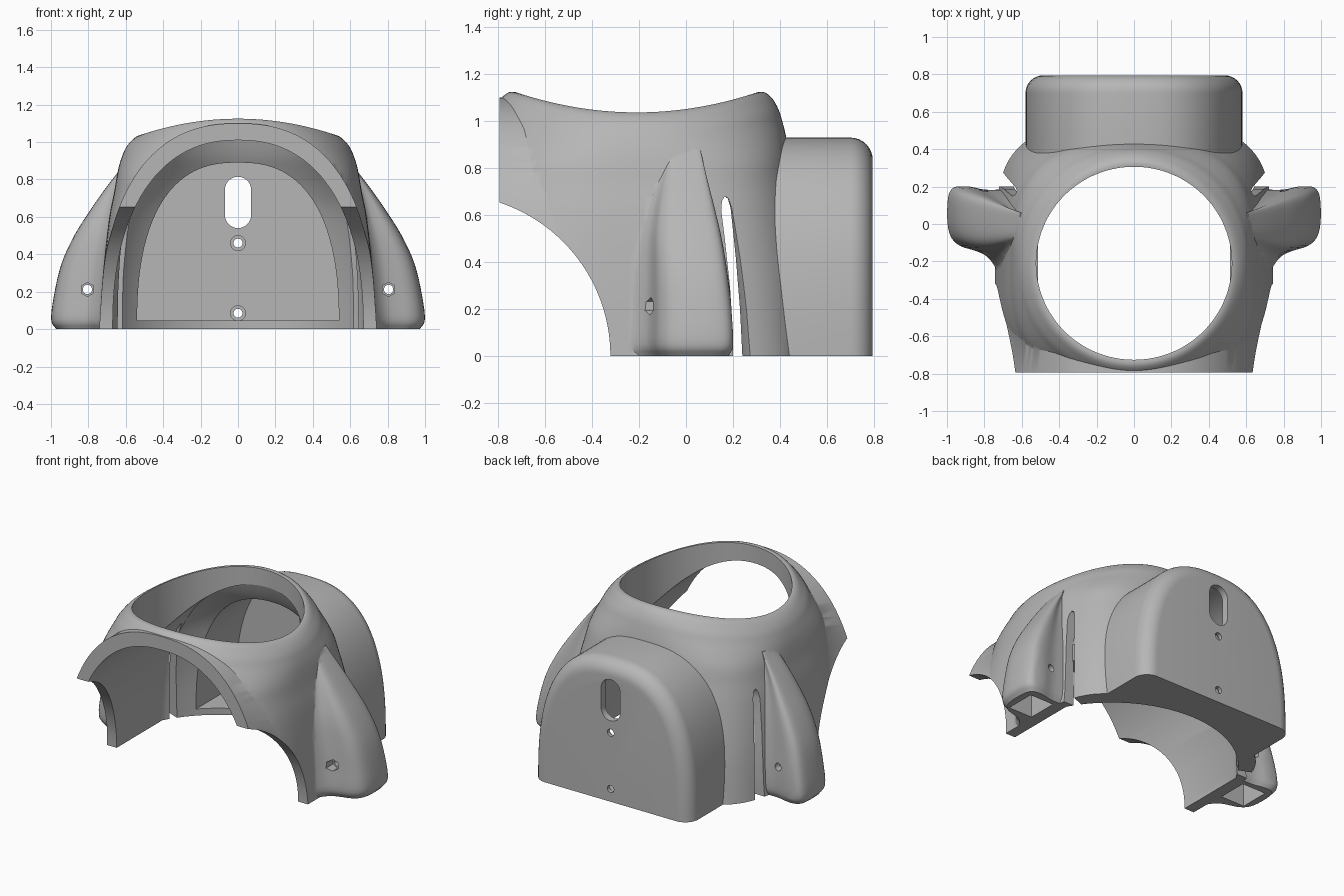
import bpy, bmesh, math
from mathutils import Vector

old = bpy.data.objects.get("Cube")
if old:
    bpy.data.objects.remove(old, do_unlink=True)

grey = bpy.data.materials.new("plain_grey")
grey.use_nodes = True
COLOUR = (0.47, 0.47, 0.47, 1)
grey.diffuse_color = COLOUR
grey.node_tree.nodes["Principled BSDF"].inputs["Base Color"].default_value = COLOUR

CENTRE_Y = -0.21


def loft(name, rings):
    """Closed solid skinned through rings of equal point count."""
    bm = bmesh.new()
    loops = [[bm.verts.new(p) for p in ring] for ring in rings]
    n = len(loops[0])
    for a, b in zip(loops, loops[1:]):
        for i in range(n):
            j = (i + 1) % n
            bm.faces.new((a[i], a[j], b[j], b[i]))
    bm.faces.new(loops[0])
    bm.faces.new(loops[-1])
    bmesh.ops.recalc_face_normals(bm, faces=bm.faces)
    mesh = bpy.data.meshes.new(name)
    bm.to_mesh(mesh)
    bm.free()
    mesh.materials.append(grey)
    obj = bpy.data.objects.new(name, mesh)
    bpy.context.collection.objects.link(obj)
    return obj


def smooth_rows(rows, steps):
    """Resample rows of numbers with a Catmull-Rom curve."""
    rows = [Vector(r) for r in rows]
    last = len(rows) - 1
    out = []
    for i in range(last):
        p, q = rows[i], rows[i + 1]
        m0 = (q - rows[max(i - 1, 0)]) / (2 if i else 1)
        m1 = (rows[min(i + 2, last)] - p) / (2 if i + 1 < last else 1)
        for k in range(steps):
            t = k / steps
            out.append(p * (2*t**3 - 3*t*t + 1) + m0 * (t**3 - 2*t*t + t)
                       + q * (3*t*t - 2*t**3) + m1 * (t**3 - t*t))
    return out + [rows[-1]]


def superellipse(a, b, n, count, turn=2 * math.pi, closed=True):
    pts = []
    for i in range(count):
        t = turn * i / (count if closed else count - 1)
        c, s = math.cos(t), math.sin(t)
        r = (abs(c)**n + abs(s)**n) ** (-1 / n)
        pts.append((a * r * c, b * r * s))
    return pts


def arch(half_width, height, n, y):
    pts = superellipse(half_width, height, n, 65, math.pi, False)
    return [(x, y, max(z, 0)) for x, z in pts]


def tunnel(name, half_width, height, n, y0, y1, floor):
    """Arch prism along y whose straight foot sits at the floor height."""
    rings = []
    for y in (y0, y1):
        ring = [p for p in arch(half_width, height, n, y) if p[2] > max(floor, 0.01)]
        rings.append([(half_width, y, floor)] + ring + [(-half_width, y, floor)])
    return loft(name, rings)


def rod(name, radius, sides, x, z, y0, y1):
    ring = superellipse(radius, radius, 2, sides)
    return loft(name, [[(x + v, y, z + u) for u, v in ring] for y in (y0, y1)])


def block(name, x0, x1, y0, y1, z0, z1):
    return loft(name, [[(x0, y0, z), (x1, y0, z), (x1, y1, z), (x0, y1, z)]
                       for z in (z0, z1)])


def combine(target, other, operation):
    mod = target.modifiers.new("combine", 'BOOLEAN')
    mod.operation = operation
    mod.solver = 'EXACT'
    mod.object = other
    bpy.context.view_layer.objects.active = target
    bpy.ops.object.modifier_apply(modifier=mod.name)
    bpy.data.objects.remove(other, do_unlink=True)


# Flared body: height, radius, squareness, with a saddle-shaped rolled rim
body_rows = smooth_rows([
    (0, .742, 3.8), (.3, .722, 3.5), (.6, .69, 3.05), (.75, .664, 2.9), (.85, .65, 2.75),
    (.93, .637, 2.45), (1.0, .62, 2.2), (1.05, .604, 2.1), (1.09, .582, 2),
    (1.115, .558, 2), (1.125, .534, 2), (1.121, .5, 2)], 3)
body_rows.append(Vector((1.121, .05, 2)))
rings = []
for z, a, n in body_rows:
    drop = 0.32 * (z / 1.125) ** 4
    rings.append([(x, y + CENTRE_Y, z - drop * x * x)
                  for x, y in superellipse(a, a, n, 128)])
shell = loft("shell_body", rings)

# Arched hood running to the front
combine(shell, tunnel("hood", .73, 1.1, 2.4, -.9, -.15, 0), 'UNION')

# Rear housing: arch with a rounded back edge
rings = [arch(.58, .93, 2.6, .15), arch(.58, .93, 2.6, .45)]
R = 0.095
for k in range(9):
    t = math.pi / 2 * k / 8
    inset = R * (1 - math.cos(t))
    rings.append(arch(.58 - inset, .93 - inset, 2.6, .795 - R + R * math.sin(t)))
combine(shell, loft("rear_housing", rings), 'UNION')

# Side pods: outline (outward fraction, front-to-back fraction) with a front fillet
outline = smooth_rows([
    (0, .95), (.3, .95), (.6, 1), (.82, 1), (.95, .93), (1, .75), (1, .42),
    (.93, .2), (.76, .07), (.5, 0), (.28, -.08), (.11, -.25), (0, -.5)], 3)
# height, body half width, outward reach, front y, back y
pod_rows = smooth_rows([
    (0, .735, .235, -.12, .18), (.05, .735, .262, -.14, .2), (.18, .724, .258, -.14, .195),
    (.35, .71, .232, -.14, .175), (.5, .692, .182, -.14, .15), (.63, .675, .118, -.125, .12),
    (.75, .655, .055, -.1, .09), (.88, .61, 0, -.07, .06)], 4)
for side in (-1, 1):
    rings = []
    for z, w, reach, front, back in pod_rows:
        ring = [(w - .02 + u * (reach + .02), front + v * (back - front)) for u, v in outline]
        ring = [(w - .06, ring[0][1])] + ring + [(w - .06, ring[-1][1])]
        rings.append([(side * x, y, z) for x, y in ring])
    combine(shell, loft("side_pod", rings), 'UNION')

# Hollow passage, limited by a flared round wall at the back
passage = tunnel("passage", .67, 1.01, 2.3, -1.2, .9, -.1)
wall_rows = smooth_rows([(-.2, .77), (0, .765), (.3, .75), (.6, .705), (.75, .65), (.85, .595),
                         (.93, .55), (1.05, .505), (1.2, .475)], 3)
combine(passage, loft("passage_limit", [
    [(x, CENTRE_Y + y * (3 if y < 0 else 1), z) for x, y in superellipse(r, r, 2, 128)]
    for z, r in wall_rows]), 'INTERSECT')

# Housing cavity, top opening and flat front
cutters = [
    passage,
    tunnel("housing_cavity", .54, .89, 2.5, .25, .75, .045),
    loft("top_opening", [[(x, y + CENTRE_Y, z) for x, y in superellipse(.523, .516, 2, 128)]
                         for z in (.72, 1.4)]),
    block("front_trim", -1.5, 1.5, -1.6, -.795, -.3, 1.5),
]

# Round front clearance seen from the side
cutters.append(loft("front_clearance", [
    [(x, -1.01 + p, q) for p, q in superellipse(.688, .688, 2, 128)] for x in (-1.4, 1.4)]))

# Tapered side slits, wider on the outside
slit = [(.2, -.1, 0), (.2, .1, 0), (.187, .3, 0), (.165, .5, 0), (.15, .62, 0), (.153, .66, 0),
        (.165, .68, 0), (.178, .67, 1), (.19, .63, 1), (.212, .42, 1), (.23, .2, 1),
        (.24, 0, 1), (.243, -.1, 1)]
for side in (-1, 1):
    cutters.append(loft("slit", [[(side * x, y + grow * flare, z) for y, z, grow in slit]
                                 for x, flare in ((.4, 0), (.62, 0), (1.1, .2))]))
    # Pod pocket and bolt hole with hexagonal seat
    xs = sorted((side * .75, side * .925))
    cutters.append(block("pod_pocket", *xs, -.07, .13, -.1, .33))
    cutters.append(rod("nut_seat", .038, 6, side * .805, .212, -.6, -.1))
    cutters.append(rod("bolt_hole", .025, 24, side * .805, .212, -.6, .215))

# Back wall: upright slot and two countersunk holes
half = [(.07 * math.cos(math.pi * i / 16), .07 * math.sin(math.pi * i / 16)) for i in range(17)]
stadium = [(x, .745 + z) for x, z in half] + [(-x, .61 - z) for x, z in half]
cutters.append(loft("cable_slot", [[(x, y, z) for x, z in stadium] for y in (.6, 1)]))
for z in (.46, .085):
    cutters.append(rod("screw_hole", .024, 24, 0, z, .6, 1))
    cutters.append(rod("screw_seat", .04, 24, 0, z, .6, .77))

for cutter in cutters:
    combine(shell, cutter, 'DIFFERENCE')

# Smooth finish with crisp cut edges
bpy.ops.object.select_all(action='DESELECT')
shell.select_set(True)
bpy.context.view_layer.objects.active = shell
bpy.ops.object.shade_smooth_by_angle(angle=math.radians(32))
